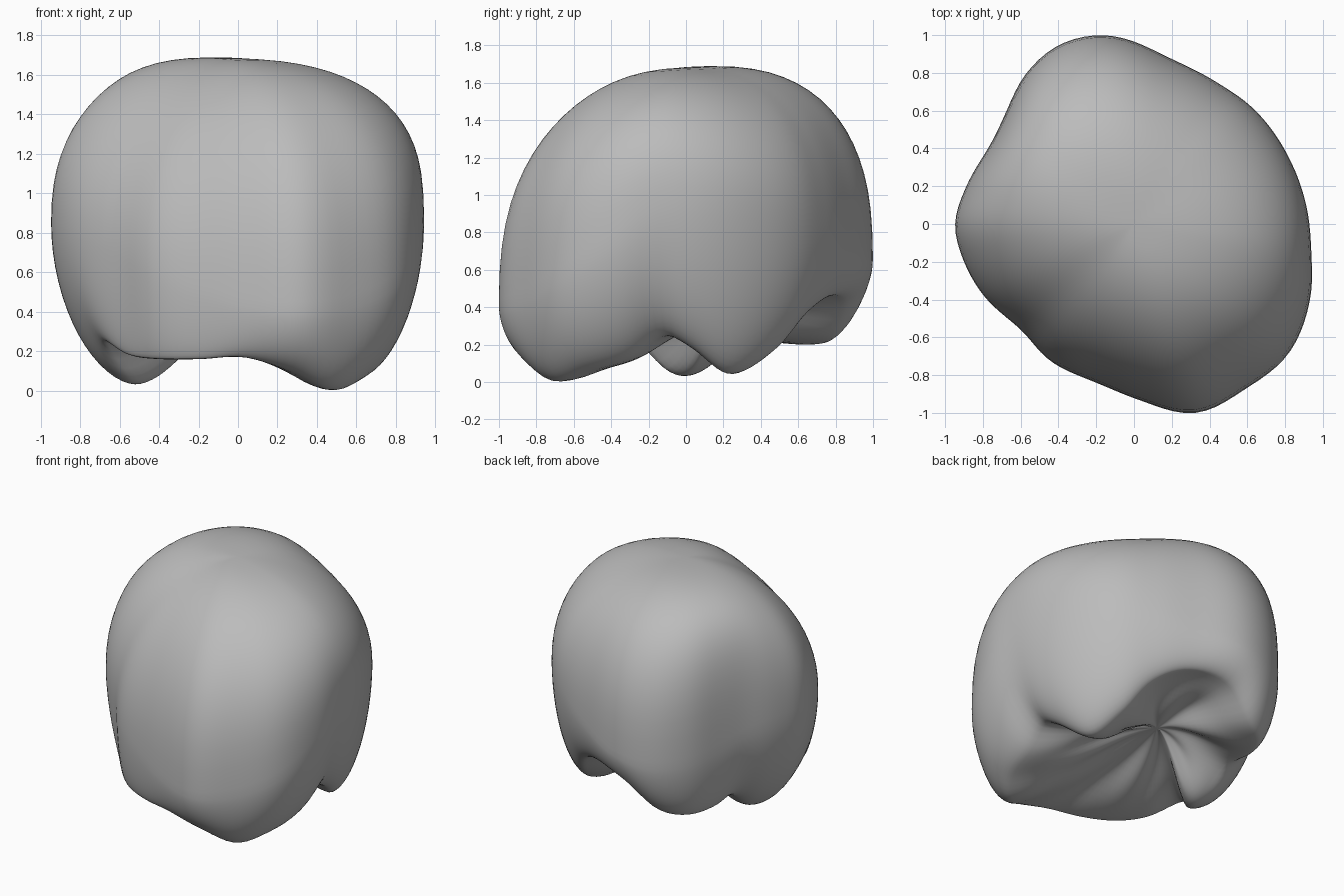
import bpy, bmesh, math
from math import sin, cos, pi, radians
from mathutils import Vector

default = bpy.data.objects.get("Cube")
if default:
    bpy.data.objects.remove(default, do_unlink=True)

# Settings
TOP = 1.685
APEX = Vector((-0.05, 0.18, 0.36))
SEGMENTS, UPPER, LOWER, UNDER = 120, 18, 16, 16

# Guide profiles: azimuth, widest radius, height of widest point, rim radius, rim height
GUIDES = [
    (0, .93, .95, .68, .2), (22, .895, .95, .62, .04), (45, .88, .9, .66, .17),
    (60, .87, .83, .72, .36), (78, .9, .74, .78, .46), (98, 1.01, .66, .84, .42),
    (112, 1.03, .63, .84, .24), (125, .985, .65, .84, .2), (140, .895, .71, .74, .21),
    (152, .87, .78, .62, .22), (167, .91, .83, .54, .08), (180, .95, .85, .52, .03),
    (192, .925, .84, .56, .07), (205, .885, .81, .74, .25), (223, .82, .73, .76, .18),
    (238, .85, .63, .78, .16), (257, .865, .52, .8, .16), (272, .935, .45, .84, .17),
    (288, 1.055, .42, .84, .1), (304, 1.055, .46, .84, 0), (320, 1.07, .58, .8, .06),
    (337, 1.015, .78, .71, .13), (350, .955, .92, .68, .25),
]


def guide_at(degrees):
    """Smooth periodic interpolation between the guide profiles."""
    count = len(GUIDES)
    i = max(k for k in range(count) if GUIDES[k][0] <= degrees)
    rows = [GUIDES[(i + k) % count] for k in (-1, 0, 1, 2)]
    span = (rows[2][0] - rows[1][0]) % 360
    t = (degrees - rows[1][0]) / span
    before = (rows[1][0] - rows[0][0]) % 360
    after = (rows[3][0] - rows[2][0]) % 360
    result = []
    for a, b, c, d in list(zip(*rows))[1:]:
        m1 = (c - a) / (before + span) * span
        m2 = (d - b) / (span + after) * span
        result.append((2*t**3 - 3*t**2 + 1) * b + (t**3 - 2*t**2 + t) * m1
                      + (3*t**2 - 2*t**3) * c + (t**3 - t**2) * m2)
    return result


def squash(value, exponent):
    return max(value, 0) ** (2 / exponent)


def profile(degrees):
    """Points from just below the crown, over the rim, to just before the apex."""
    radius, waist, rim_radius, rim = guide_at(degrees)
    a = radians(degrees)
    out = Vector((cos(a), sin(a), 0))
    # The crown is a broad diagonal ridge, set towards the back
    diagonal = cos(2 * a - pi / 2)
    fullness = 2.42 - .36 * diagonal + .1 * sin(a)
    crown_radius = .93 - .08 * diagonal + .06 * sin(a)
    points = []
    # Domed upper body, losing its lobes towards the crown
    for k in range(1, UPPER + 1):
        u = k / UPPER * pi / 2
        blend = cos(u) ** 2
        reach = radius + (crown_radius - radius) * blend
        p = out * reach * squash(sin(u), fullness)
        p.z = waist + (TOP - waist) * squash(cos(u), fullness)
        p.z += (.04 * p.y - .025 * p.x) * blend
        points.append(p)
    # Flank tucking in to the lobed rim
    drop = waist - rim
    for k in range(1, LOWER + 1):
        u = k / LOWER * pi / 2
        p = out * (rim_radius + (radius - rim_radius) * squash(cos(u), 1.75))
        p.z = waist - drop * squash(sin(u), 1.9)
        points.append(p)
    # Hollow underside with folds gathered towards the apex
    edge = points[-1].copy()
    for k in range(1, UNDER):
        s = k / UNDER
        p = edge.lerp(APEX, s)
        rise = s * s * (3 - 2 * s)
        p.z = edge.z + (APEX.z - edge.z) * rise
        p.z += .022 * sin(pi * s) ** 2 * sin(11 * a + 3 * s + 1.5 * sin(2 * a))
        points.append(p)
    return points


# Build the closed skin
bm = bmesh.new()
columns = [[bm.verts.new(p) for p in profile(360 * j / SEGMENTS)] for j in range(SEGMENTS)]
crown = bm.verts.new((0, 0, TOP))
apex = bm.verts.new(APEX)
for j, left in enumerate(columns):
    right = columns[(j + 1) % SEGMENTS]
    bm.faces.new((crown, left[0], right[0]))
    for k in range(len(left) - 1):
        bm.faces.new((left[k], left[k + 1], right[k + 1], right[k]))
    bm.faces.new((left[-1], apex, right[-1]))
# Soften the transitions a little
for _ in range(3):
    bmesh.ops.smooth_vert(bm, verts=bm.verts, factor=.3,
                          use_axis_x=True, use_axis_y=True, use_axis_z=True)
bmesh.ops.recalc_face_normals(bm, faces=bm.faces)

mesh = bpy.data.meshes.new("lumpy_body")
bm.to_mesh(mesh)
bm.free()
body = bpy.data.objects.new("lumpy_body", mesh)
bpy.context.collection.objects.link(body)
mesh.polygons.foreach_set("use_smooth", [True] * len(mesh.polygons))

# Plain grey surface
grey = bpy.data.materials.new("plain_grey")
grey.use_nodes = True
color = (.5, .5, .5, 1)
grey.diffuse_color = color
grey.node_tree.nodes["Principled BSDF"].inputs["Base Color"].default_value = color
mesh.materials.append(grey)
